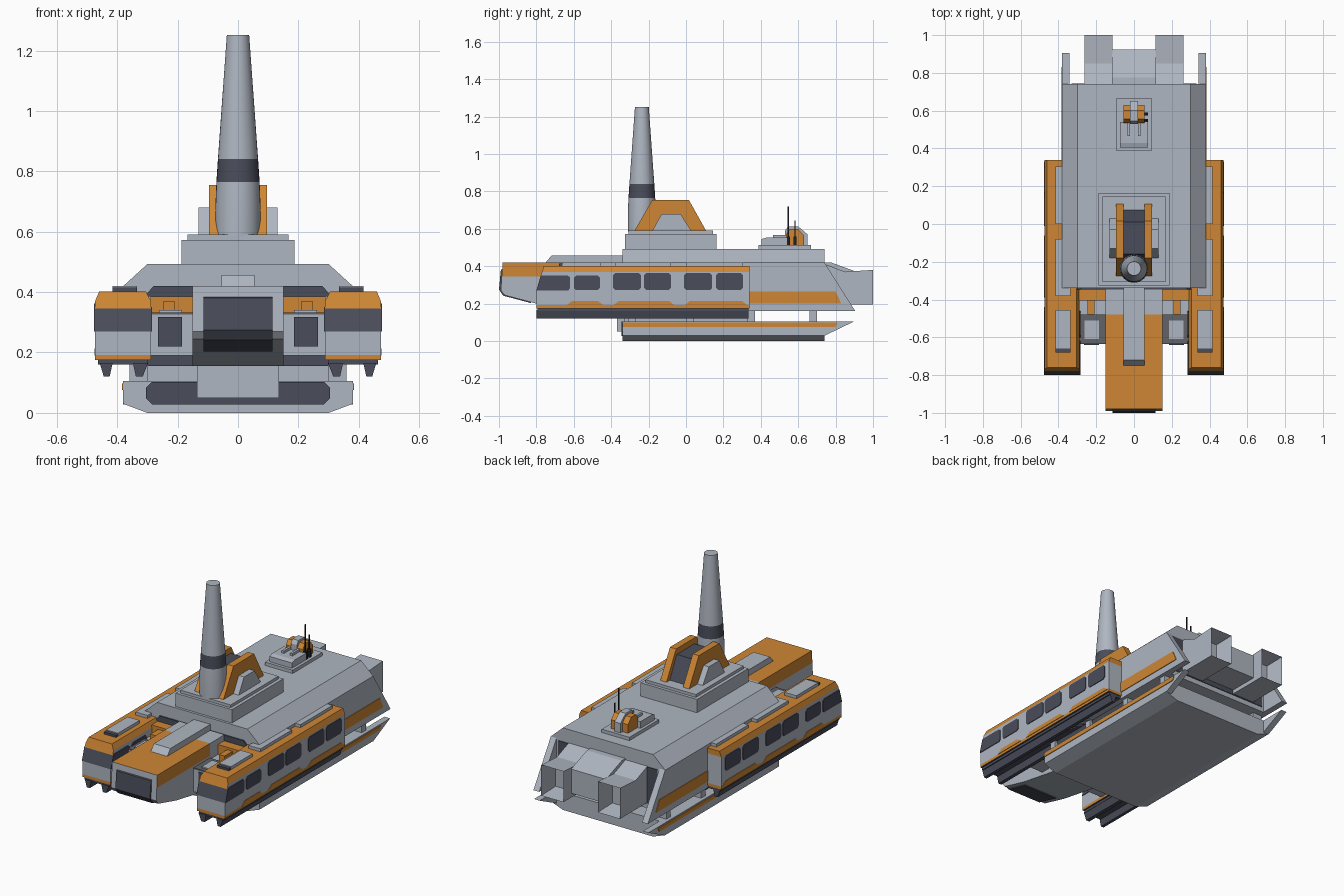
import bpy, bmesh, math
from mathutils import Vector

def mat(name, c):
    m = bpy.data.materials.new(name)
    m.diffuse_color = (*c, 1)
    return m

GREY = mat("light grey", (0.43, 0.47, 0.535))
ORANGE = mat("orange", (0.62, 0.24, 0.034))
DARK = mat("dark slate", (0.068, 0.073, 0.102))
MID = mat("mid grey", (0.12, 0.125, 0.14))
BLACK = mat("black", (0.015, 0.015, 0.018))

def finish(name, bm, mats):
    bmesh.ops.recalc_face_normals(bm, faces=bm.faces)
    me = bpy.data.meshes.new(name)
    bm.to_mesh(me)
    bm.free()
    for m in mats:
        me.materials.append(m)
    ob = bpy.data.objects.new(name, me)
    bpy.context.collection.objects.link(ob)
    return ob

def prism(name, pts, axis, a, b, *mats, rule=None, recess=None):
    """Extrude a profile: axis x takes (y, z) points, axis y takes (x, z) points."""
    bm = bmesh.new()
    put = (lambda p, t: (t, p[0], p[1])) if axis == 'x' else (lambda p, t: (p[0], t, p[1]))
    r0 = [bm.verts.new(put(p, a)) for p in pts]
    r1 = [bm.verts.new(put(p, b)) for p in pts]
    bm.faces.new(r0)
    bm.faces.new(r1[::-1])
    n = len(pts)
    for i in range(n):
        j = (i + 1) % n
        bm.faces.new((r0[i], r1[i], r1[j], r0[j]))
    bmesh.ops.recalc_face_normals(bm, faces=bm.faces)
    bm.normal_update()
    if recess:
        f = max(bm.faces, key=lambda f: f.normal.y)
        bmesh.ops.inset_individual(bm, faces=[f], thickness=recess[0])
        bmesh.ops.translate(bm, verts=f.verts, vec=(0, -recess[1], 0))
    if rule:
        for f in bm.faces:
            f.material_index = rule(f)
    return finish(name, bm, mats)

def box(name, x0, x1, y0, y1, z0, z1, m):
    return prism(name, [(y0, z0), (y1, z0), (y1, z1), (y0, z1)], 'x', x0, x1, m)

def cut_rect(u0, u1, v0, v1, c=0.012):
    """Rectangle with clipped corners."""
    return [(u0 + c, v0), (u1 - c, v0), (u1, v0 + c), (u1, v1 - c),
            (u1 - c, v1), (u0 + c, v1), (u0, v1 - c), (u0, v0 + c)]

def sym(half):
    return half + [(-x, z) for x, z in reversed(half)]

# main hull and lower tray
prism("hull", sym([(0.38, 0.16), (0.38, 0.42), (0.30, 0.493)]), 'y', -0.34, 0.74, GREY)
prism("tray", sym([(0.30, 0), (0.38, 0.03), (0.38, 0.105)]), 'y', -0.34, 0.74, GREY)
prism("tray_front_window", cut_rect(-0.305, 0.305, 0.028, 0.103, 0.02), 'y', -0.346, -0.338, DARK)
box("tray_nose_block", -0.135, 0.135, -0.37, -0.30, 0.05, 0.19, GREY)
box("tray_core", -0.30, 0.30, -0.33, 0.33, 0.10, 0.165, GREY)
box("hull_rear_panel", -0.33, 0.33, 0.735, 0.744, 0.19, 0.41, DARK)
box("hull_front_sill", -0.30, 0.30, -0.346, -0.338, 0.155, 0.19, DARK)
prism("hull_front_panel", sym([(0.31, 0.385), (0.28, 0.42)]), 'y', -0.347, -0.338, DARK)

# nose
prism("nose_lower", [(-0.34, 0.345), (-0.985, 0.345), (-0.99, 0.27), (-0.97, 0.245), (-0.80, 0.20),
                     (-0.55, 0.155), (-0.34, 0.155)], 'x', -0.15, 0.15, GREY)
prism("nose_upper", [(-0.48, 0.345), (-0.48, 0.42), (-0.98, 0.42), (-0.985, 0.345)], 'x', -0.15, 0.15,
      ORANGE, GREY, rule=lambda f: 1 if f.normal.y < -0.5 else 0)
box("nose_rear_deck", -0.15, 0.15, -0.48, -0.34, 0.345, 0.42, GREY)
prism("nose_roof_hatch", [(-0.75, 0.42), (-0.72, 0.456), (-0.34, 0.456), (-0.34, 0.42)], 'x', -0.055, 0.055, GREY)
prism("nose_window", [(-0.98, 0.385), (-0.99, 0.38), (-1.0, 0.275), (-0.977, 0.242), (-0.83, 0.203),
                      (-0.83, 0.215), (-0.97, 0.26)], 'x', -0.115, 0.115, DARK)

# tower base, funnel and fins
box("tower_base", -0.187, 0.187, -0.325, 0.163, 0.49, 0.573, GREY)
box("tower_deck", -0.167, 0.167, -0.308, 0.145, 0.57, 0.59, GREY)
bm = bmesh.new()
rings = []
for z, r in [(0.585, 0.075), (0.68, 0.075), (0.765, 0.0715), (0.84, 0.0665), (1.252, 0.037)]:
    rings.append([bm.verts.new((r * math.cos(k * math.tau / 32), -0.236 + r * math.sin(k * math.tau / 32), z))
                  for k in range(32)])
for i in range(4):
    for k in range(32):
        j = (k + 1) % 32
        f = bm.faces.new((rings[i][k], rings[i][j], rings[i + 1][j], rings[i + 1][k]))
        f.material_index = 1 if i == 2 else 0
        f.smooth = True
bm.faces.new(rings[0][::-1])
bm.faces.new(rings[-1])
finish("funnel", bm, [GREY, DARK])
prism("funnel_housing", [(-0.22, 0.59), (-0.16, 0.72), (0.01, 0.72), (0.075, 0.59)], 'x', -0.056, 0.056, DARK)

# rear deck turret
box("turret_base", -0.092, 0.092, 0.387, 0.668, 0.49, 0.513, GREY)
prism("turret_step", [(0.405, 0.51), (0.405, 0.545), (0.43, 0.553), (0.54, 0.553), (0.54, 0.51)], 'x', -0.075, 0.075, GREY)
prism("turret_dome", [(0.535, 0.51), (0.535, 0.57), (0.555, 0.598), (0.60, 0.598), (0.63, 0.565), (0.63, 0.51)],
      'x', -0.056, 0.056, ORANGE)
prism("turret_spine", [(0.53, 0.51), (0.53, 0.59), (0.545, 0.612), (0.60, 0.612), (0.65, 0.57), (0.65, 0.51)],
      'x', -0.02, 0.02, GREY)
for x in (-0.028, 0.028):
    box("turret_barrel", x - 0.007, x + 0.007, 0.465, 0.54, 0.553, 0.568, GREY)
for y, top in ((0.547, 0.72), (0.582, 0.645)):
    box("antenna", 0.062, 0.068, y - 0.003, y + 0.003, 0.51, top, BLACK)
    box("antenna_foot", 0.055, 0.075, y - 0.008, y + 0.008, 0.51, 0.56, BLACK)

# rear centre thruster housing
prism("rear_centre_housing", [(0.70, 0.42), (0.775, 0.42), (0.925, 0.365), (0.925, 0.22), (0.70, 0.22)],
      'x', -0.116, 0.116, GREY)

for s in (-1, 1):
    # rear wings, engines, stripes, struts
    prism("hull_rear_wing", [(0.74, 0.42), (0.905, 0.16), (0.74, 0.16)], 'x', s * 0.342, s * 0.38, GREY)
    prism("tray_rear_flap", [(0.74, 0.028), (0.90, 0.105), (0.74, 0.105)], 'x', s * 0.342, s * 0.38, GREY)
    prism("engine_box", [(0.72, 0.42), (0.85, 0.37), (1.0, 0.38), (1.0, 0.195), (0.72, 0.195)],
          'x', s * 0.114, s * 0.262, GREY, recess=(0.028, 0.11))
    prism("hull_stripe", [(0.30, 0.20), (0.83, 0.20), (0.80, 0.265), (0.30, 0.265)], 'x', s * 0.379, s * 0.384, ORANGE)
    prism("tray_stripe", [(-0.34, 0.075), (0.80, 0.075), (0.81, 0.098), (-0.34, 0.098)], 'x', s * 0.379, s * 0.384, ORANGE)
    for y in (-0.29, 0.02, 0.35, 0.68):
        box("tray_strut", s * 0.30, s * 0.36, y - 0.02, y + 0.02, 0.10, 0.17, GREY)

    # fins beside the funnel
    prism("funnel_fin", [(-0.275, 0.59), (-0.18, 0.755), (0.015, 0.755), (0.107, 0.59)],
          'x', s * 0.055, s * 0.096, ORANGE)
    prism("fin_block", [(-0.18, 0.59), (-0.13, 0.68), (-0.03, 0.68), (0.028, 0.59)], 'x', s * 0.09, s * 0.131, GREY)

    # connectors between nose and side cars
    box("connector_block", s * 0.15, s * 0.29, -0.635, -0.34, 0.19, 0.325, GREY)
    box("connector_top", s * 0.15, s * 0.29, -0.635, -0.48, 0.325, 0.333, MID)
    box("connector_hatch", s * 0.185, s * 0.262, -0.61, -0.51, 0.333, 0.34, GREY)
    prism("connector_window", cut_rect(s * 0.185, s * 0.265, 0.22, 0.318, 0), 'y', -0.64, -0.63, DARK)
    box("cross_beam", s * 0.15, s * 0.29, -0.405, -0.34, 0.32, 0.385, ORANGE)
    box("beam_link", s * 0.21, s * 0.247, -0.48, -0.40, 0.325, 0.37, ORANGE)

    # side car body: stacked rectangles, coloured by layer and direction
    bm = bmesh.new()
    levels = [(0.175, 0.288, 0.473, -0.80), (0.192, 0.288, 0.473, -0.80), (0.27, 0.288, 0.473, -0.80),
              (0.345, 0.288, 0.473, -0.778), (0.37, 0.288, 0.473, -0.77), (0.402, 0.305, 0.46, -0.76)]
    rows = [[bm.verts.new((s * x, y, z)) for x, y in ((a, f0), (b, f0), (b, 0.34), (a, 0.34))]
            for z, a, b, f0 in levels]
    for i in range(5):
        for k in range(4):
            f = bm.faces.new((rows[i][k], rows[i][(k + 1) % 4], rows[i + 1][(k + 1) % 4], rows[i + 1][k]))
            front = k == 0
            if i in (0, 4) or (i == 3 and front):
                f.material_index = 1
            elif i == 2 and front:
                f.material_index = 2
    bm.faces.new(rows[0]).material_index = 2
    bm.faces.new(rows[-1]).material_index = 1
    finish("side_car", bm, [GREY, ORANGE, DARK])
    box("car_underframe", s * 0.298, s * 0.463, -0.795, 0.335, 0.16, 0.176, DARK)
    for x0, x1, x2, x3 in ((0.415, 0.425, 0.437, 0.458), (0.348, 0.338, 0.322, 0.298)):
        prism("car_rail", [(s * x0, 0.165), (s * x1, 0.12), (s * (x1 + (x3 - x0) * 0.45), 0.12), (s * x3, 0.165)],
              'y', -0.80, 0.335, DARK)
    # windows and lower trim
    spans = [(-0.785, -0.62), (-0.60, -0.46), (-0.39, -0.24), (-0.225, -0.08), (-0.01, 0.14), (0.16, 0.305)]
    for i, (a, b) in enumerate(spans):
        pts = cut_rect(a, b, 0.272, 0.363 if i > 1 else 0.35)
        if i == 0:
            pts = [(-0.80, 0.27), (-0.63, 0.27), (-0.62, 0.282), (-0.62, 0.34), (-0.632, 0.35), (-0.776, 0.35)]
        prism("car_window", pts, 'x', s * 0.472, s * 0.477, DARK)
        if i < 2:
            prism("car_inner_window", pts, 'x', s * 0.284, s * 0.289, DARK)
    for a, b in ((-0.64, -0.44), (-0.39, -0.06), (-0.01, 0.33)):
        prism("car_trim", [(a, 0.19), (b, 0.19), (b - 0.03, 0.214), (a + 0.03, 0.214)], 'x', s * 0.472, s * 0.476, ORANGE)
    # roof units
    for a, b in ((-0.66, -0.455), (-0.38, -0.08), (0.0, 0.305)):
        box("car_roof_unit", s * 0.335, s * 0.415, a, b, 0.40, 0.42, GREY)
    box("car_roof_vent", s * 0.335, s * 0.415, -0.68, -0.66, 0.40, 0.415, DARK)
